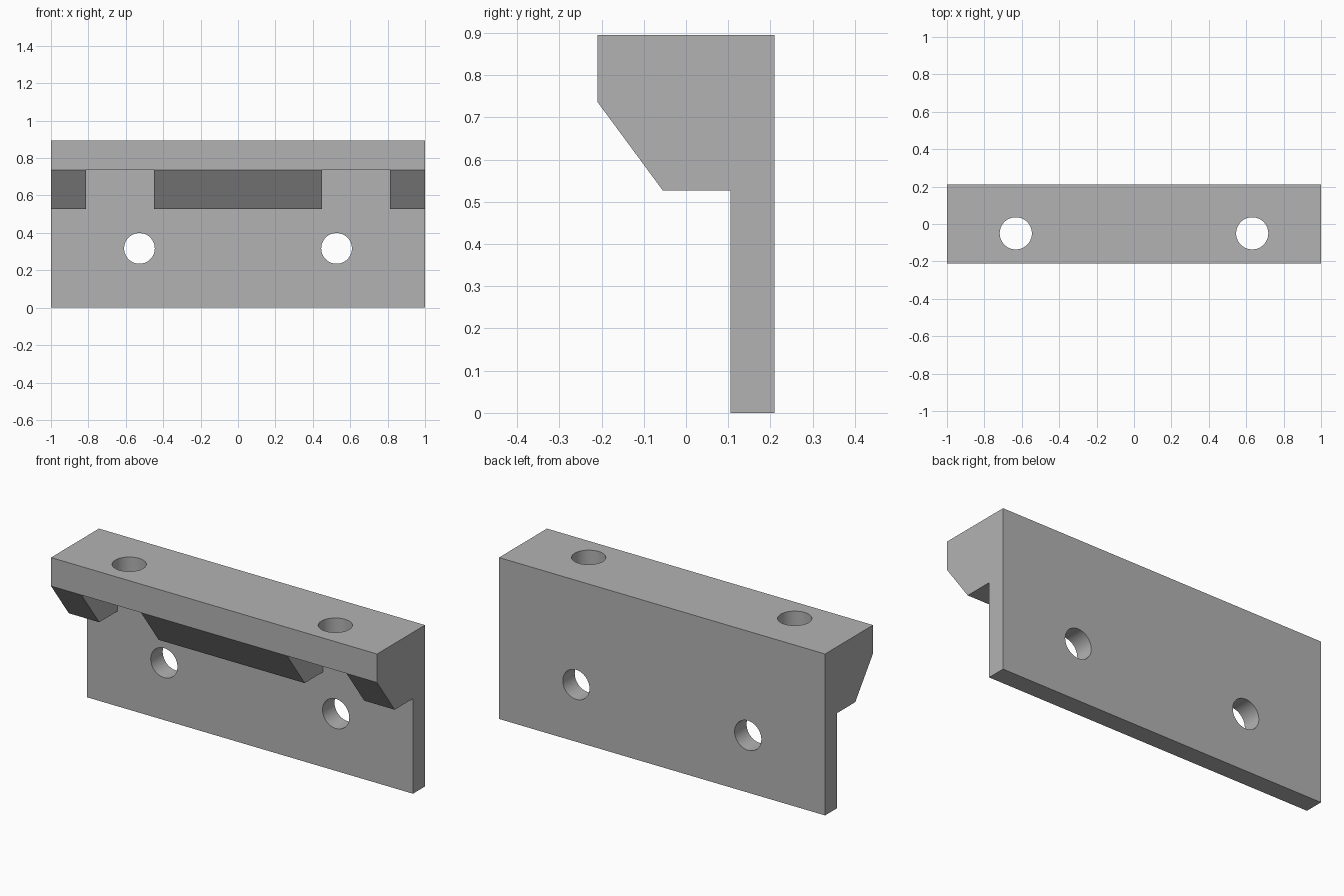
import bpy
import bmesh
from math import radians
from mathutils import Matrix, Vector

default = bpy.data.objects.get("Cube")
if default:
    bpy.data.objects.remove(default, do_unlink=True)

grey = bpy.data.materials.new("plain grey")
grey.use_nodes = True
colour = (0.45, 0.45, 0.45, 1)
grey.diffuse_color = colour
grey.node_tree.nodes["Principled BSDF"].inputs["Base Color"].default_value = colour

PLATE_FRONT, BACK, FRONT = 0.105, 0.21, -0.21
TOP, LEDGE, GUSSET_BOTTOM = 0.895, 0.737, 0.527


def make_object(name, bm):
    bmesh.ops.recalc_face_normals(bm, faces=bm.faces)
    mesh = bpy.data.meshes.new(name)
    bm.to_mesh(mesh)
    bm.free()
    mesh.materials.append(grey)
    obj = bpy.data.objects.new(name, mesh)
    bpy.context.collection.objects.link(obj)
    return obj


def extrude_profile(name, profile, x0, x1):
    """Sweep a (y, z) outline along x."""
    bm = bmesh.new()
    face = bm.faces.new([bm.verts.new((x0, y, z)) for y, z in profile])
    swept = bmesh.ops.extrude_face_region(bm, geom=[face])["geom"]
    verts = [v for v in swept if isinstance(v, bmesh.types.BMVert)]
    bmesh.ops.translate(bm, verts=verts, vec=Vector((x1 - x0, 0, 0)))
    return make_object(name, bm)


def drill(name, centre, radius, depth, rotation):
    bm = bmesh.new()
    bmesh.ops.create_cone(bm, cap_ends=True, segments=64, radius1=radius,
                          radius2=radius, depth=depth,
                          matrix=Matrix.Translation(centre) @ rotation)
    return make_object(name, bm)


def cut(target, cutter):
    cutter.hide_render = True
    mod = target.modifiers.new("cut", 'BOOLEAN')
    mod.operation = 'DIFFERENCE'
    mod.solver = 'EXACT'
    mod.object = cutter
    bpy.ops.object.modifier_apply(modifier=mod.name)
    bpy.data.objects.remove(cutter, do_unlink=True)


# Bracket body: upright plate with a chamfered overhang
bracket = extrude_profile("mounting_bracket", [
    (PLATE_FRONT, 0), (BACK, 0), (BACK, TOP), (FRONT, TOP),
    (FRONT, LEDGE), (-0.055, GUSSET_BOTTOM), (PLATE_FRONT, GUSSET_BOTTOM),
], -1, 1)
bpy.ops.object.select_all(action='DESELECT')
bpy.context.view_layer.objects.active = bracket
bracket.select_set(True)

upright = Matrix.Identity(4)
sideways = Matrix.Rotation(radians(90), 4, 'X')
pocket = [(-0.4, 0.4), (PLATE_FRONT, 0.4), (PLATE_FRONT, LEDGE), (-0.4, LEDGE)]

for side in (-1, 1):
    # Pockets that leave the gussets standing under the ledge
    inner, outer = sorted((side * 0.448, side * 0.813))
    cut(bracket, extrude_profile("pocket_cutter", pocket, inner, outer))
    # Bolt holes down through the ledge and back through the plate
    cut(bracket, drill("ledge_hole_cutter", (side * 0.632, -0.05, 0.8), 0.086, 0.6, upright))
    cut(bracket, drill("plate_hole_cutter", (side * 0.527, 0.15, 0.317), 0.082, 0.4, sideways))

bpy.ops.object.shade_smooth_by_angle(angle=radians(30))
